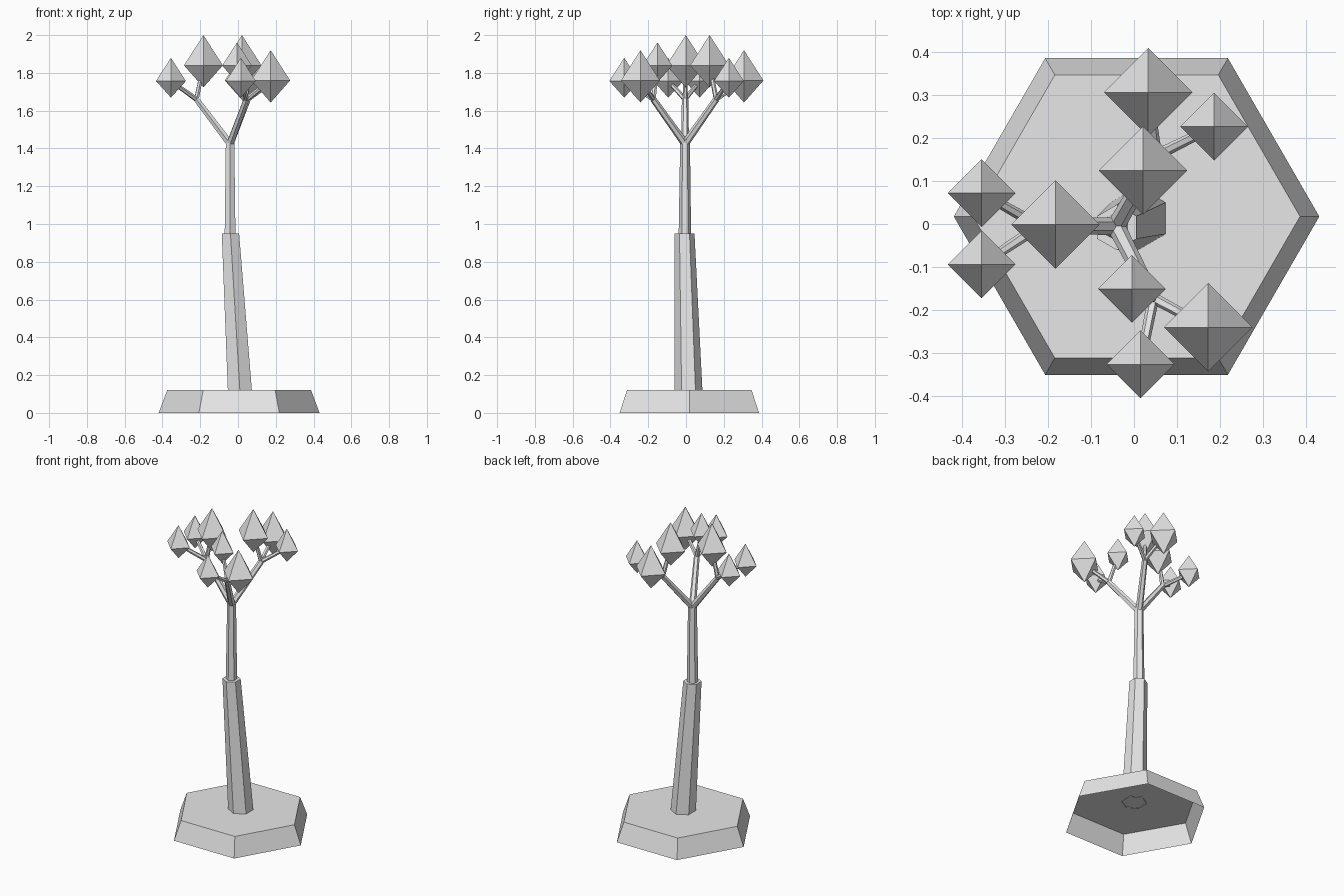
import bpy, bmesh, math
from mathutils import Vector

if "Cube" in bpy.data.objects:
    bpy.data.objects.remove(bpy.data.objects["Cube"])

grey = bpy.data.materials.new("light grey")
grey.diffuse_color = (0.8, 0.8, 0.8, 1)
grey.use_nodes = True
grey.node_tree.nodes["Principled BSDF"].inputs["Base Color"].default_value = grey.diffuse_color


def make_object(name, bm):
    bmesh.ops.recalc_face_normals(bm, faces=bm.faces)
    mesh = bpy.data.meshes.new(name)
    bm.to_mesh(mesh)
    bm.free()
    mesh.materials.append(grey)
    obj = bpy.data.objects.new(name, mesh)
    bpy.context.collection.objects.link(obj)
    return obj


def prism(name, start, end, r0, r1, turn=0.0, tilted=False, sides=6):
    """Tapered prism, open below; rings stay level unless tilted to the axis."""
    start, end = Vector(start), Vector(end)
    axis = (end - start).normalized()
    if tilted:
        u = axis.cross(Vector((0, 0, 1))).normalized()
        v = u.cross(axis)
    else:
        u, v = Vector((1, 0, 0)), Vector((0, 1, 0))
    bm = bmesh.new()
    rings = []
    for centre, r in ((start, r0), (end, r1)):
        ring = []
        for i in range(sides):
            a = math.tau * i / sides + turn
            ring.append(bm.verts.new(centre + r * (u * math.cos(a) + v * math.sin(a))))
        rings.append(ring)
    for i in range(sides):
        j = (i + 1) % sides
        bm.faces.new((rings[0][i], rings[0][j], rings[1][j], rings[1][i]))
    bm.faces.new(rings[1])
    return make_object(name, bm)


def leaf_cluster(name, centre, r, up, down):
    """Eight-sided gem, taller above its waist than below."""
    c = Vector(centre)
    bm = bmesh.new()
    waist = [bm.verts.new(c + Vector(d) * r)
             for d in ((1, 0, 0), (0, 1, 0), (-1, 0, 0), (0, -1, 0))]
    for tip in (bm.verts.new(c + Vector((0, 0, up))),
                bm.verts.new(c - Vector((0, 0, down)))):
        for i in range(4):
            bm.faces.new((waist[i], waist[(i + 1) % 4], tip))
    return make_object(name, bm)


# Hollow ground slab and two-part trunk
prism("base", (0.006, 0.0175, 0), (0.006, 0.0175, 0.12), 0.426, 0.381)
prism("lower_trunk", (0.010, 0.0135, 0.117), (-0.04, -0.008, 0.95), 0.0735, 0.053, math.pi / 6)
prism("upper_trunk", (-0.042, -0.006, 0.94), (-0.042, -0.005, 1.43), 0.033, 0.026, math.pi / 6)

# Three limbs, each with a fork point and its leaf clusters (x, y, z, is_big)
crotch = Vector((-0.042, -0.005, 1.425))
limbs = {
    "left": ((-0.22, -0.005, 1.66),
             [(-0.183, -0.001, 1.84, True), (-0.355, 0.072, 1.757, False),
              (-0.355, -0.094, 1.757, False)]),
    "front": ((0.045, -0.173, 1.66),
              [(0.173, -0.241, 1.76, True), (-0.005, -0.151, 1.838, False),
               (0.015, -0.327, 1.757, False)]),
    "back": ((0.052, 0.16, 1.66),
             [(0.021, 0.125, 1.84, True), (0.033, 0.307, 1.76, True),
              (0.187, 0.227, 1.757, False)]),
}
for side, (fork, leaves) in limbs.items():
    prism(side + "_limb", crotch, fork, 0.021, 0.017, tilted=True)
    for n, (x, y, z, big) in enumerate(leaves, 1):
        prism(f"{side}_twig_{n}", fork, (x, y, z), 0.0135, 0.0105, tilted=True)
        r, up, down = (0.103, 0.16, 0.117) if big else (0.079, 0.123, 0.088)
        leaf_cluster(f"{side}_leaves_{n}", (x, y, z), r, up, down)
